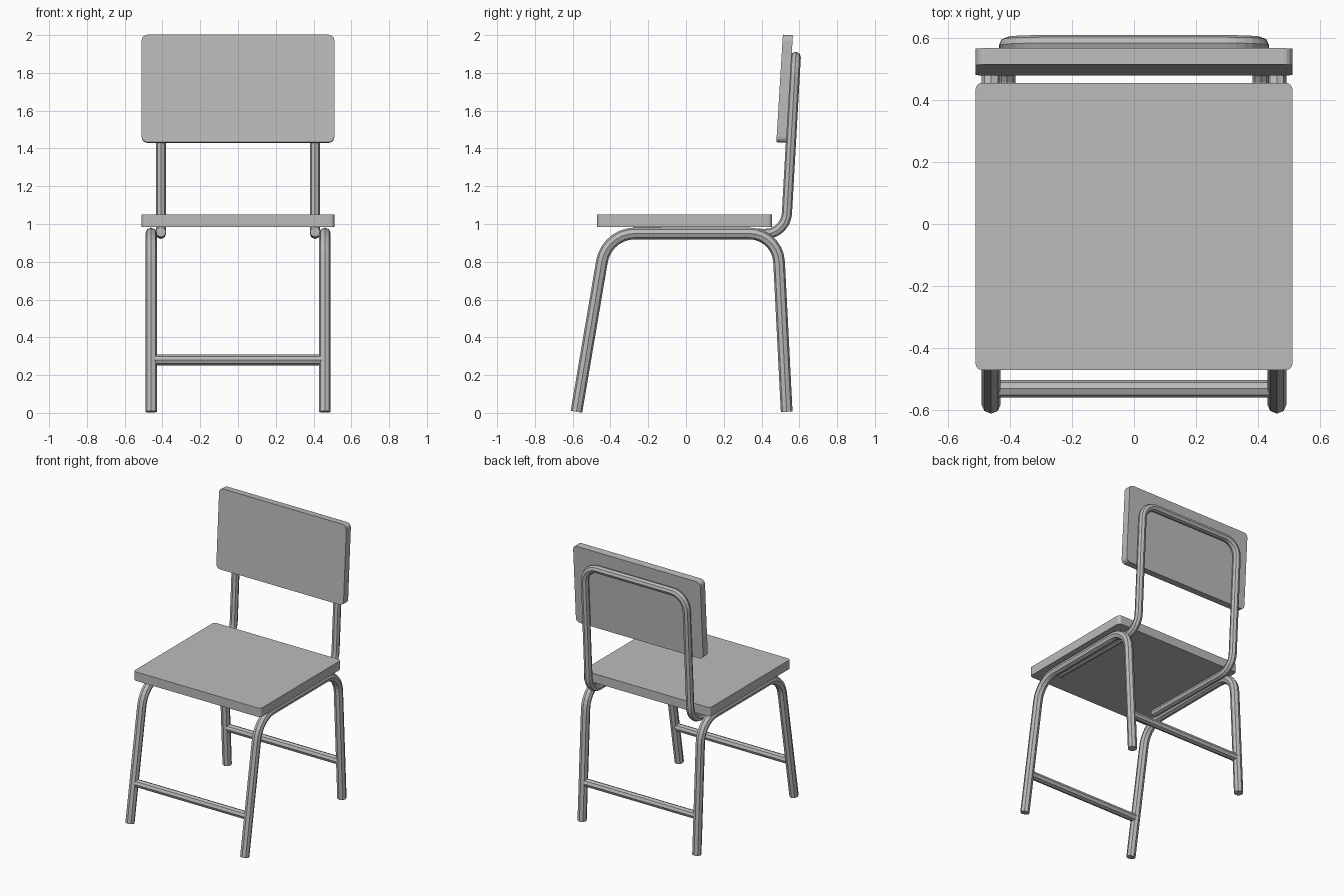
import bpy, bmesh, math
from mathutils import Vector, Matrix

cube = bpy.data.objects.get("Cube")
if cube:
    bpy.data.objects.remove(cube, do_unlink=True)

GREY = (0.5, 0.5, 0.5, 1.0)
mat = bpy.data.materials.new("plain grey")
mat.use_nodes = True
mat.diffuse_color = GREY
mat.node_tree.nodes["Principled BSDF"].inputs["Base Color"].default_value = GREY


def add_object(name, mesh):
    mesh.materials.clear()
    mesh.materials.append(mat)
    obj = bpy.data.objects.new(name, mesh)
    bpy.context.collection.objects.link(obj)
    return obj


def rounded_board(name, size, centre, axis, radius, tilt=0.0):
    """Box whose four edges along the given axis are rounded."""
    bm = bmesh.new()
    bmesh.ops.create_cube(bm, size=1, matrix=Matrix.Diagonal((*size, 1)))
    edges = [e for e in bm.edges
             if abs((e.verts[0].co - e.verts[1].co)[axis]) > 1e-4]
    bmesh.ops.bevel(bm, geom=edges, offset=radius, segments=4,
                    profile=0.5, affect='EDGES')
    bm.transform(Matrix.Translation(centre) @ Matrix.Rotation(tilt, 4, 'X'))
    mesh = bpy.data.meshes.new(name)
    bm.to_mesh(mesh)
    bm.free()
    return add_object(name, mesh)


def fillet(corners, reach, steps=7):
    """Replace inner corners of a path with arcs starting 'reach' away."""
    pts = [Vector(c) for c in corners]
    path = [pts[0]]
    for prev, here, nxt in zip(pts, pts[1:], pts[2:]):
        u, v = (prev - here).normalized(), (nxt - here).normalized()
        half = u.angle(v) / 2
        mid = (u + v).normalized()
        centre = here + mid * reach / math.cos(half)
        radius = reach * math.tan(half)
        side = (v - u).normalized()
        sweep = math.pi / 2 - half
        for i in range(steps + 1):
            a = sweep * (2 * i / steps - 1)
            path.append(centre + radius * (side * math.sin(a) - mid * math.cos(a)))
    return path + [pts[-1]]


def tube(name, path, radius):
    """Eight-sided capped tube along a path."""
    curve = bpy.data.curves.new(name, 'CURVE')
    curve.dimensions = '3D'
    curve.twist_mode = 'MINIMUM'
    curve.bevel_depth = radius
    curve.bevel_resolution = 2
    curve.use_fill_caps = True
    spline = curve.splines.new('POLY')
    spline.points.add(len(path) - 1)
    for point, co in zip(spline.points, path):
        point.co = (*co, 1)
    temp = bpy.data.objects.new(name + "_path", curve)
    bpy.context.collection.objects.link(temp)
    bpy.context.view_layer.update()
    graph = bpy.context.evaluated_depsgraph_get()
    mesh = bpy.data.meshes.new_from_object(temp.evaluated_get(graph))
    bpy.data.objects.remove(temp, do_unlink=True)
    for poly in mesh.polygons:
        poly.use_smooth = False
    return add_object(name, mesh)


# Seat and backrest boards
rounded_board("seat", (1.02, 0.925, 0.065), (0, -0.008, 1.0175), 2, 0.022)
rounded_board("backrest", (1.02, 0.053, 0.57), (0, 0.522, 1.716), 1, 0.03,
              math.radians(-3.5))

# Side frames: front leg, seat rail and back leg in one bent tube
for side, x in (("left", 0.46), ("right", -0.46)):
    tube(side + "_leg_frame",
         fillet([(x, -0.58, 0.006), (x, -0.42, 0.95),
                 (x, 0.485, 0.95), (x, 0.533, 0.006)], 0.15), 0.031)

# Back frame: runs under the seat, up and over behind the backrest
w = 0.408
tube("back_frame",
     fillet([(-w, -0.28, 0.958), (-w, 0.528, 0.946), (-w, 0.581, 1.885),
             (w, 0.581, 1.885), (w, 0.528, 0.946), (w, -0.28, 0.958)], 0.11),
     0.027)

# Cross bars between the legs
for name, y in (("front_cross_bar", -0.53), ("back_cross_bar", 0.518)):
    tube(name, [Vector((-0.445, y, 0.28)), Vector((0.445, y, 0.28))], 0.028)
